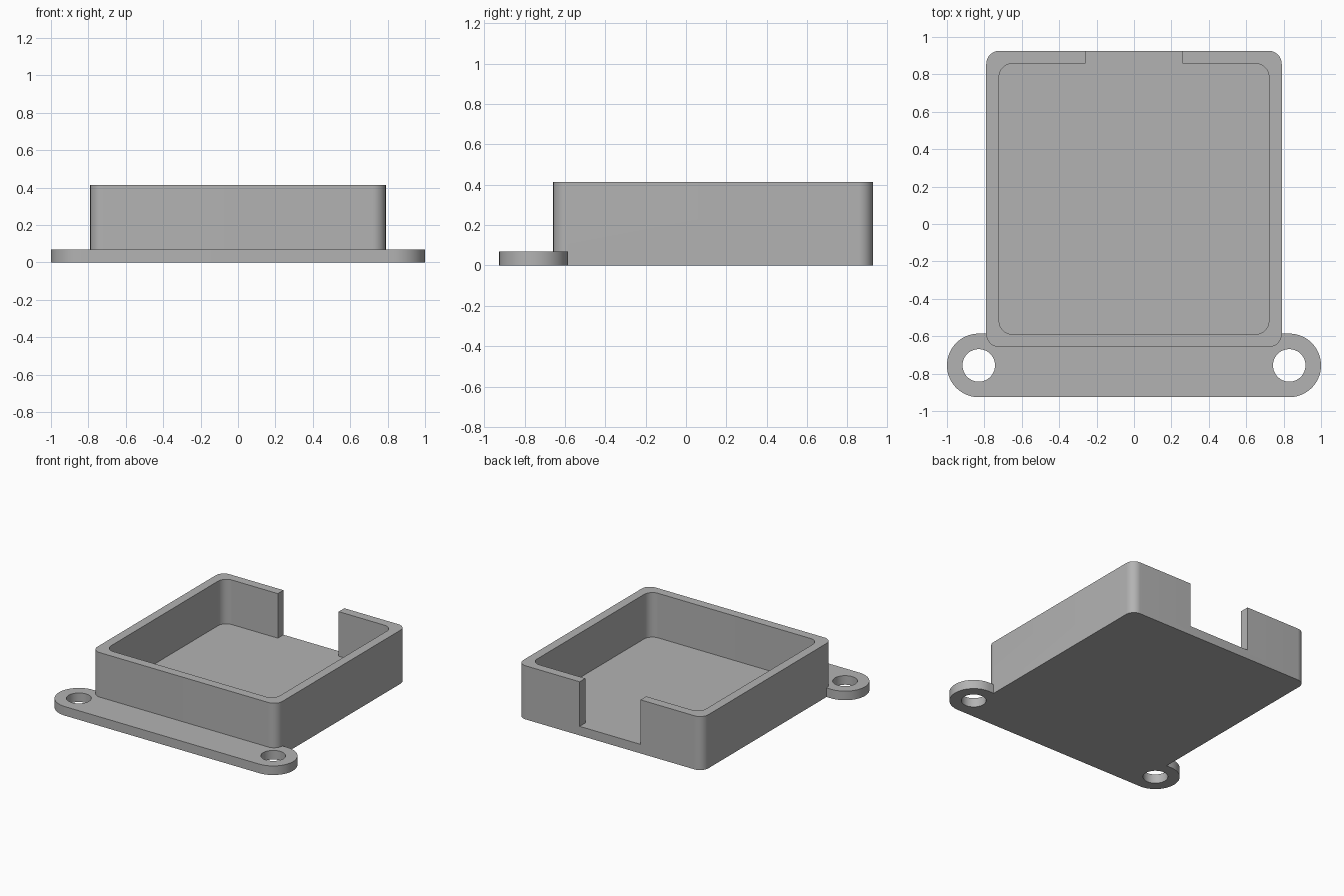
import bpy
import bmesh
from math import sin, cos, pi, radians

cube = bpy.data.objects.get("Cube")
if cube:
    bpy.data.objects.remove(cube, do_unlink=True)

WALL_TOP, FLOOR = 0.414, 0.07
BACK, FRONT, HALF_W = 0.926, -0.658, 0.79
WALL = 0.069

grey = bpy.data.materials.new("plain grey")
grey.use_nodes = True
COLOUR = (0.45, 0.45, 0.45, 1)
grey.diffuse_color = COLOUR
grey.node_tree.nodes["Principled BSDF"].inputs["Base Color"].default_value = COLOUR


def rounded_prism(name, x0, x1, y0, y1, z0, z1, radius=0.0, steps=12):
    """Upright prism over a rectangle with rounded corners."""
    corners = [(x1 - radius, y1 - radius), (x0 + radius, y1 - radius),
               (x0 + radius, y0 + radius), (x1 - radius, y0 + radius)]
    n = steps if radius else 0
    bm = bmesh.new()
    ring = []
    for i, (cx, cy) in enumerate(corners):
        for s in range(n + 1):
            a = pi / 2 * (i + (s / n if n else 0))
            ring.append(bm.verts.new((cx + radius * cos(a), cy + radius * sin(a), z0)))
    bmesh.ops.remove_doubles(bm, verts=ring, dist=1e-5)
    base = bm.faces.new([v for v in ring if v.is_valid])
    top = bmesh.ops.extrude_face_region(bm, geom=[base], use_keep_orig=True)["geom"]
    for v in top:
        if isinstance(v, bmesh.types.BMVert):
            v.co.z = z1
    bmesh.ops.recalc_face_normals(bm, faces=bm.faces)
    mesh = bpy.data.meshes.new(name)
    bm.to_mesh(mesh)
    bm.free()
    mesh.materials.append(grey)
    obj = bpy.data.objects.new(name, mesh)
    bpy.context.collection.objects.link(obj)
    return obj


def combine(target, other, operation):
    """Apply a boolean and discard the helper."""
    mod = target.modifiers.new(operation.lower(), 'BOOLEAN')
    mod.operation, mod.solver, mod.object = operation, 'EXACT', other
    bpy.context.view_layer.objects.active = target
    bpy.ops.object.modifier_apply(modifier=mod.name)
    bpy.data.objects.remove(other, do_unlink=True)


# Solid tray block joined with the mounting flange
tray = rounded_prism("mounting_tray", -HALF_W, HALF_W, FRONT, BACK, 0, WALL_TOP, 0.07)
R = 0.17
flange = rounded_prism("flange", -1, 1, -BACK, -BACK + 2 * R, 0, FLOOR, R, 20)
combine(tray, flange, 'UNION')

# Screw holes through the flange ears
HOLE = 0.087
for side in (-1, 1):
    cx, cy = side * (1 - R), -BACK + R
    hole = rounded_prism("hole_cutter", cx - HOLE, cx + HOLE, cy - HOLE, cy + HOLE,
                         -0.1, 0.2, HOLE)
    combine(tray, hole, 'DIFFERENCE')

# Open cavity and the gap in the back wall
cavity = rounded_prism("cavity_cutter", -HALF_W + WALL, HALF_W - WALL,
                       FRONT + WALL, BACK - WALL, FLOOR, 0.6, 0.07)
combine(tray, cavity, 'DIFFERENCE')
gap = rounded_prism("gap_cutter", -0.26, 0.26, 0.7, 1.1, FLOOR, 0.6)
combine(tray, gap, 'DIFFERENCE')

# Smooth round corners, crisp rims
bpy.ops.object.select_all(action='DESELECT')
tray.select_set(True)
bpy.context.view_layer.objects.active = tray
bpy.ops.object.shade_smooth_by_angle(angle=radians(30))
